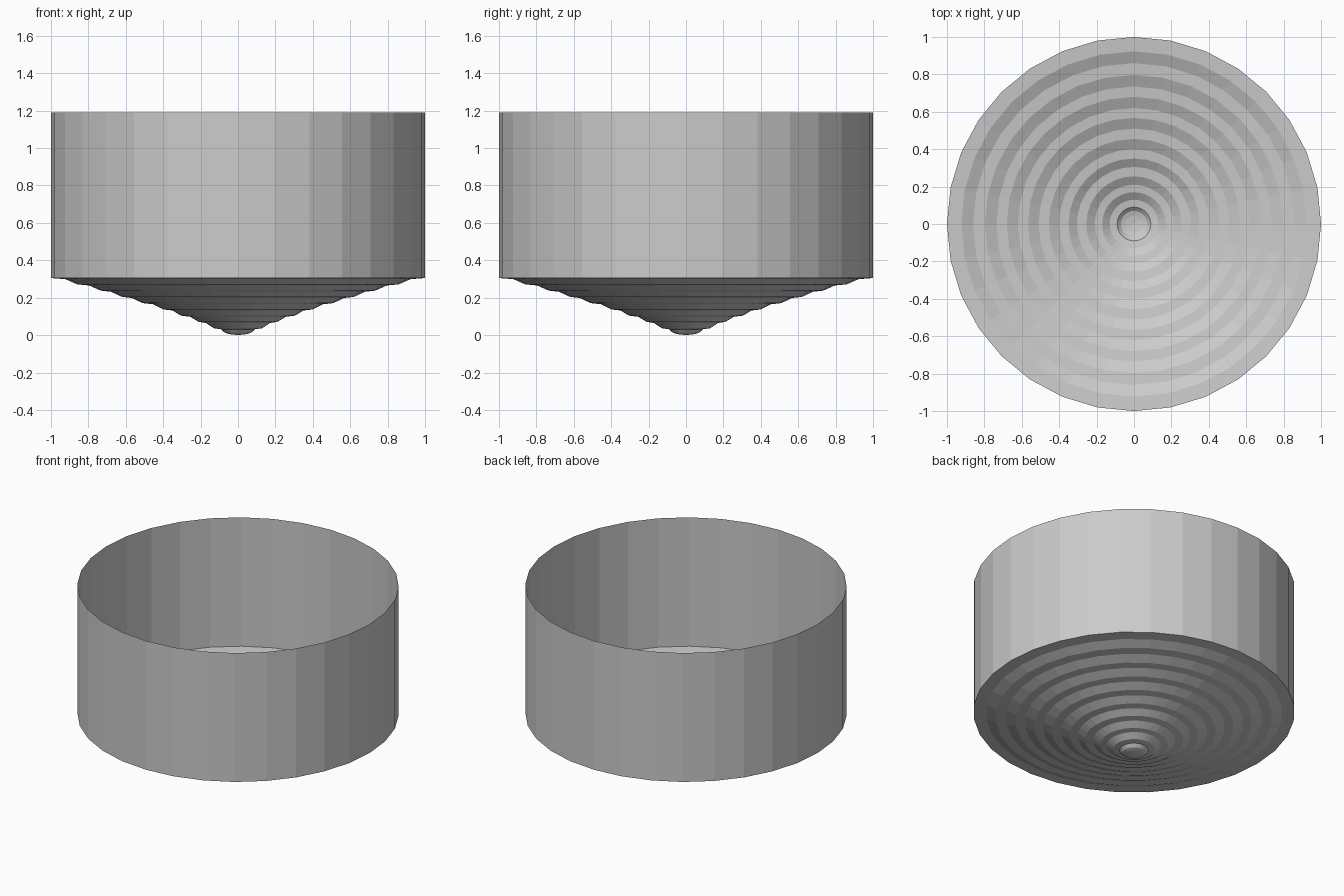
import bpy, bmesh
from math import cos, sin, pi

if "Cube" in bpy.data.objects:
    bpy.data.objects.remove(bpy.data.objects["Cube"])

SIDES = 32


def lathe(name, profile):
    """Revolve an (r, z) profile into an open, flat-faced sheet."""
    bm = bmesh.new()
    rings = []
    for r, z in profile:
        if r == 0:
            rings.append([bm.verts.new((0, 0, z))] * SIDES)
        else:
            rings.append([bm.verts.new((r * cos(2 * pi * i / SIDES), r * sin(2 * pi * i / SIDES), z))
                          for i in range(SIDES)])
    for a, b in zip(rings, rings[1:]):
        for i in range(SIDES):
            j = (i + 1) % SIDES
            quad = [a[i], a[j], b[j], b[i]]
            bm.faces.new(list(dict.fromkeys(quad)))
    bmesh.ops.recalc_face_normals(bm, faces=bm.faces)
    mesh = bpy.data.meshes.new(name)
    bm.to_mesh(mesh)
    bm.free()
    obj = bpy.data.objects.new(name, mesh)
    bpy.context.collection.objects.link(obj)
    return obj


# Stepped cone: each tier is a nearly flat tread followed by a steep riser
inner = [0.09, 0.17, 0.255, 0.35, 0.455, 0.567, 0.68, 0.797, 0.923]
outer = [0.13, 0.21, 0.305, 0.40, 0.51, 0.62, 0.735, 0.86, 1.0]
profile = [(0, 0.0), (0.045, 0.005), (0.07, 0.012)]
for i, (r0, r1) in enumerate(zip(inner, outer)):
    z = 0.031 + 0.0335 * i
    profile += [(r0, z), (r1, z + 0.006)]
lathe("stepped_cone_base", profile)

# Open cylindrical wall
lathe("outer_wall", [(1.0, profile[-1][1]), (1.0, 1.19)])
